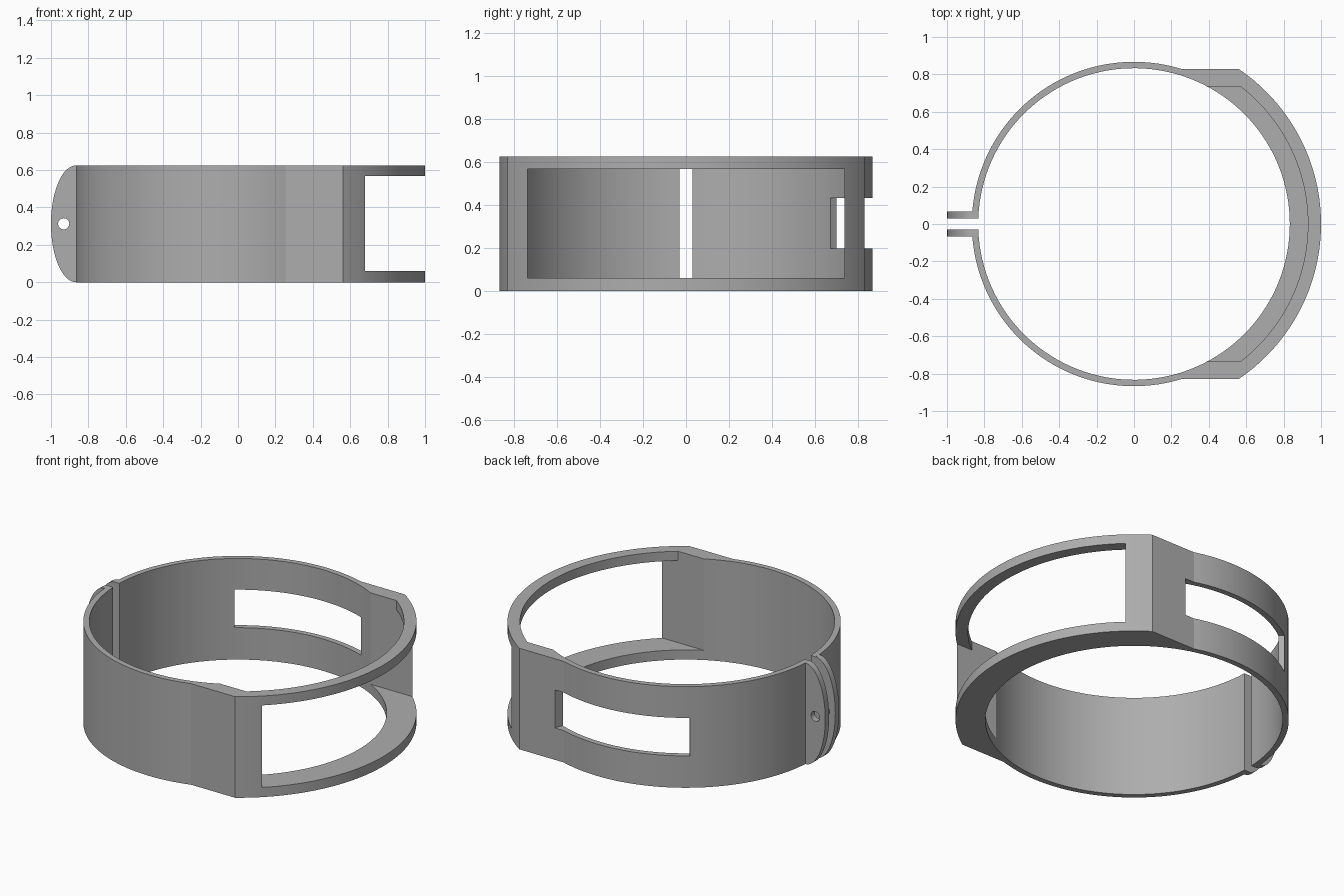
import bpy, bmesh
from math import sin, cos, asin, acos, pi, radians, sqrt
from mathutils import Vector

if "Cube" in bpy.data.objects:
    bpy.data.objects.remove(bpy.data.objects["Cube"], do_unlink=True)

HEIGHT = 0.625
MID = HEIGHT / 2
R_IN, R_OUT, R_FRAME, R_POCKET = 0.833, 0.867, 1.0, 0.93
FLAT_Y, POCKET_Y, GAP = 0.828, 0.735, 0.03
FLOOR, WINDOW_TOP = 0.06, 0.567

grey = bpy.data.materials.new("mid grey")
grey.use_nodes = True
colour = (0.42, 0.42, 0.42, 1)
grey.diffuse_color = colour
grey.node_tree.nodes["Principled BSDF"].inputs["Base Color"].default_value = colour


def arc(r, a0, a1, steps):
    return [(r * cos(a0 + (a1 - a0) * i / steps), r * sin(a0 + (a1 - a0) * i / steps))
            for i in range(steps + 1)]


def prism(name, points, depth):
    """Extrude a closed outline of 3D points along the depth vector."""
    bm = bmesh.new()
    base = bm.faces.new([bm.verts.new(p) for p in points])
    top = bmesh.ops.extrude_face_region(bm, geom=[base])["geom"]
    bmesh.ops.translate(bm, vec=Vector(depth),
                        verts=[g for g in top if isinstance(g, bmesh.types.BMVert)])
    bmesh.ops.recalc_face_normals(bm, faces=bm.faces)
    mesh = bpy.data.meshes.new(name)
    bm.to_mesh(mesh)
    bm.free()
    mesh.materials.append(grey)
    obj = bpy.data.objects.new(name, mesh)
    bpy.context.collection.objects.link(obj)
    return obj


def plan_prism(name, points, z0, z1):
    return prism(name, [(x, y, z0) for x, y in points], (0, 0, z1 - z0))


def combine(target, other, operation):
    mod = target.modifiers.new(other.name, 'BOOLEAN')
    mod.operation, mod.solver, mod.object = operation, 'EXACT', other
    bpy.context.view_layer.objects.active = target
    bpy.ops.object.modifier_apply(modifier=mod.name)
    bpy.data.objects.remove(other, do_unlink=True)


# Split band: thin strap with flats leading to the thicker front frame
corner = asin(FLAT_Y / R_FRAME)
flat_start = pi - asin(FLAT_Y / R_OUT)
flat_start = pi - flat_start
outer = (arc(R_OUT, -pi + asin(GAP / R_OUT), -flat_start, 50)
         + arc(R_FRAME, -corner, corner, 56)
         + arc(R_OUT, flat_start, pi - asin(GAP / R_OUT), 50))
end = pi - asin(GAP / R_IN)
band = plan_prism("strap_band", outer + arc(R_IN, end, -end, 128), 0, HEIGHT)

# Pocket open at the top, leaving a floor ledge and a narrow upper rim
a = asin(POCKET_Y / R_POCKET)
pocket = [(0.2, -POCKET_Y)] + arc(R_POCKET, -a, a, 56) + [(0.2, POCKET_Y)]
combine(band, plan_prism("pocket_cutter", pocket, FLOOR, 1), 'DIFFERENCE')

# Wide front window
window = [(0.5, -POCKET_Y), (1.2, -POCKET_Y), (1.2, POCKET_Y), (0.5, POCKET_Y)]
combine(band, plan_prism("window_cutter", window, FLOOR, WINDOW_TOP), 'DIFFERENCE')

# Slot through one side of the strap
a0, a1 = radians(69), radians(126.4)
slot = arc(0.7, a0, a1, 12) + arc(1.05, a1, a0, 12)
combine(band, plan_prism("slot_cutter", slot, 0.197, 0.432), 'DIFFERENCE')

# Pair of rounded clamp lugs
for side in (-1, 1):
    curve = [(-0.865 + 0.135 * x, side * GAP, MID + MID * z)
             for x, z in arc(1, pi / 2, 3 * pi / 2, 40)]
    outline = [(-0.84, side * GAP, HEIGHT)] + curve + [(-0.84, side * GAP, 0)]
    combine(band, prism("clamp_lug", outline, (0, side * 0.038, 0)), 'UNION')

# Bolt hole through both lugs
hole = [(-0.932 + x, -0.2, MID + z) for x, z in arc(0.03, 0, 2 * pi, 24)[:-1]]
combine(band, prism("hole_cutter", hole, (0, 0.4, 0)), 'DIFFERENCE')

bpy.ops.object.select_all(action='DESELECT')
band.select_set(True)
bpy.context.view_layer.objects.active = band
bpy.ops.object.shade_smooth_by_angle(angle=radians(10))
